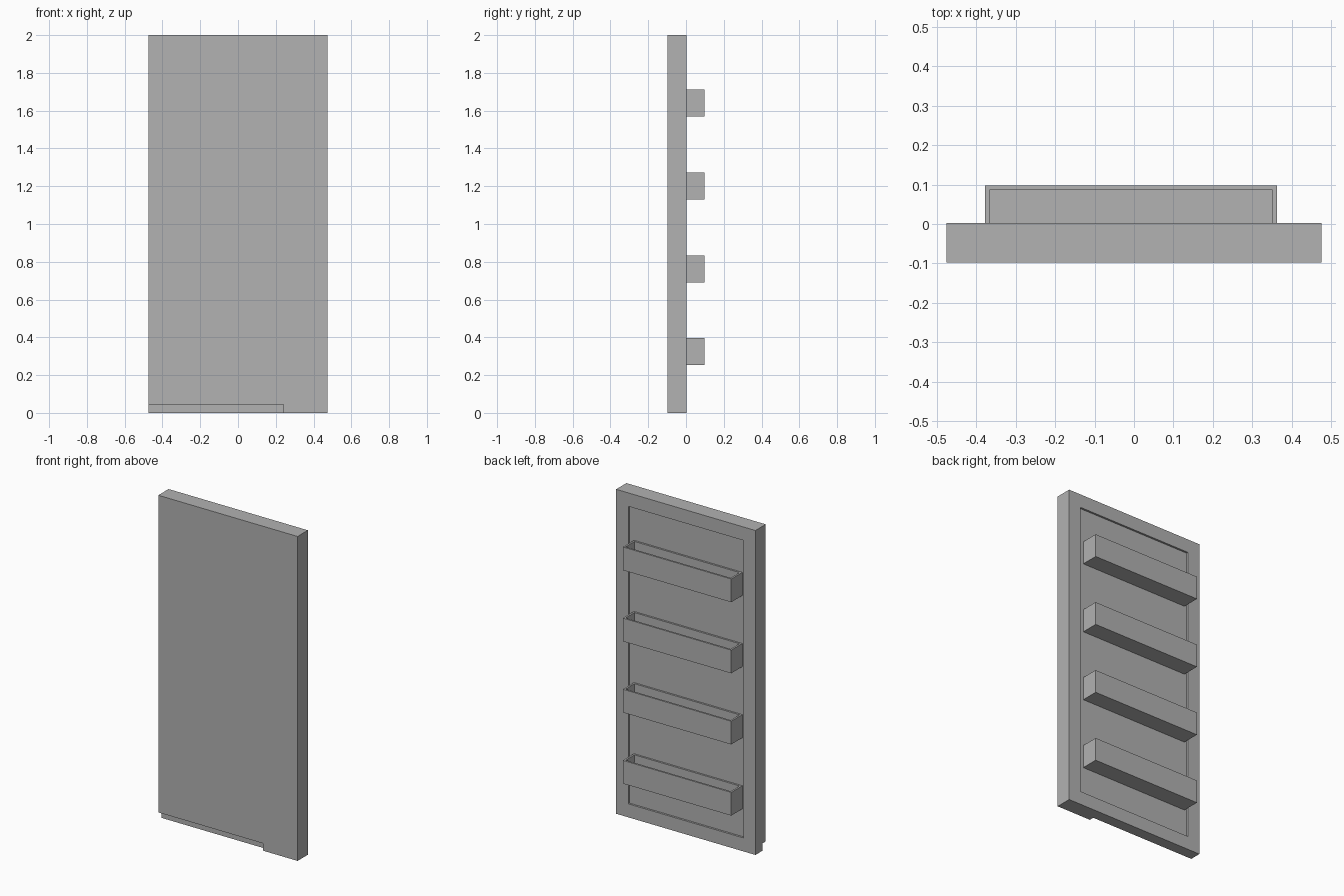
import bpy
import bmesh
from mathutils import Vector

cube = bpy.data.objects.get("Cube")
if cube:
    bpy.data.objects.remove(cube, do_unlink=True)

GREY = (0.445, 0.445, 0.445, 1)
grey = bpy.data.materials.new("plain grey")
grey.use_nodes = True
grey.diffuse_color = GREY
grey.node_tree.nodes["Principled BSDF"].inputs["Base Color"].default_value = GREY

HALF_W, HEIGHT = 0.475, 2.0
FRONT, BACK, REAR = -0.098, 0.002, 0.098   # door front, door back, bin outer face
BORDER, RECESS, WALL = 0.083, 0.012, 0.016


def box(name, low, high, open_top=False):
    """Box between two corners; open_top hollows it into a tray."""
    low, high = Vector(low), Vector(high)
    bm = bmesh.new()
    bmesh.ops.create_cube(bm, size=1)
    bmesh.ops.scale(bm, vec=high - low, verts=bm.verts)
    bmesh.ops.translate(bm, vec=(low + high) / 2, verts=bm.verts)
    if open_top:
        top = max(bm.faces, key=lambda f: f.calc_center_median().z)
        bmesh.ops.inset_region(bm, faces=[top], thickness=WALL)
        pushed = bmesh.ops.extrude_discrete_faces(bm, faces=[top])["faces"][0]
        for v in pushed.verts:
            v.co.z = low.z + WALL
    mesh = bpy.data.meshes.new(name)
    bm.to_mesh(mesh)
    bm.free()
    mesh.materials.append(grey)
    obj = bpy.data.objects.new(name, mesh)
    bpy.context.collection.objects.link(obj)
    return obj


def cut(target, cutter):
    """Subtract the cutter from the target and discard it."""
    mod = target.modifiers.new("cut", 'BOOLEAN')
    mod.operation = 'DIFFERENCE'
    mod.solver = 'EXACT'
    mod.object = cutter
    cutter.hide_render = True
    bpy.context.view_layer.objects.active = target
    bpy.ops.object.modifier_apply(modifier=mod.name)
    bpy.data.objects.remove(cutter, do_unlink=True)


# Door slab with a shallow recess on its inner side
door = box("door_panel", (-HALF_W, FRONT, 0), (HALF_W, BACK, HEIGHT))
cut(door, box("recess_cutter",
              (BORDER - HALF_W, BACK - RECESS, BORDER),
              (HALF_W - BORDER, BACK + 0.1, HEIGHT - BORDER)))

# Finger notch along the lower front edge
cut(door, box("notch_cutter", (-HALF_W - 0.1, FRONT - 0.1, -0.1),
              (0.24, FRONT + 0.03, 0.045)))

# Four open storage bins on the inner side
for i in range(4):
    z = 0.253 + i * 0.4385
    box(f"door_bin_{i + 1}", (-0.377, BACK - RECESS, z),
        (0.362, REAR, z + 0.143), open_top=True)
